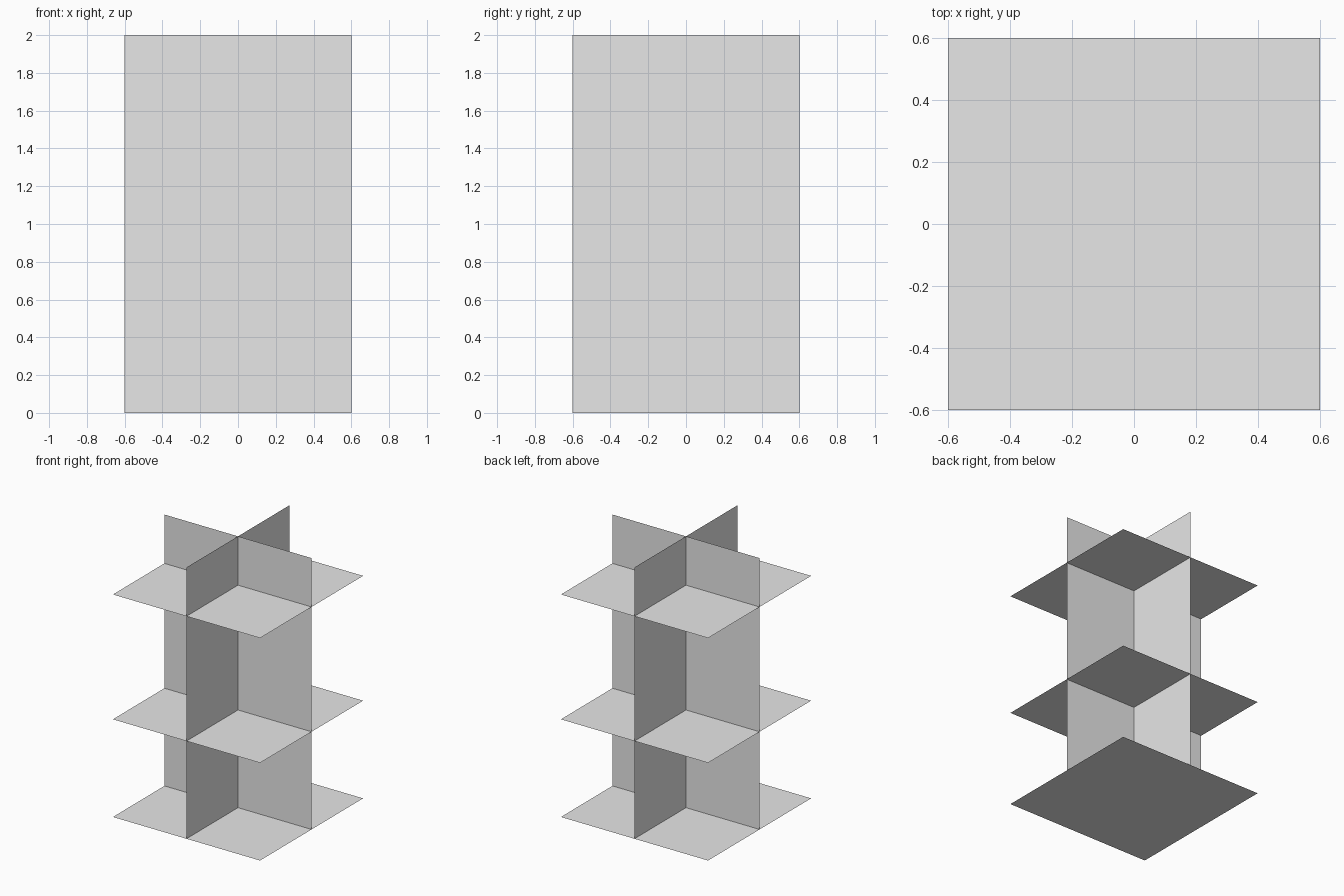
import bpy
from math import pi

cube = bpy.data.objects.get("Cube")
if cube:
    bpy.data.objects.remove(cube, do_unlink=True)

WIDTH, HEIGHT = 1.2, 2.0

# Single plain grey for every sheet
grey = bpy.data.materials.new("light_grey")
grey.use_nodes = True
colour = (0.8, 0.8, 0.8, 1)
grey.diffuse_color = colour
bsdf = next(n for n in grey.node_tree.nodes if n.type == "BSDF_PRINCIPLED")
bsdf.inputs["Base Color"].default_value = colour


def sheet(name, depth, z, rotation=(0, 0, 0)):
    """Flat, paper-thin rectangle, WIDTH by depth before rotation."""
    bpy.ops.mesh.primitive_plane_add(size=1, location=(0, 0, z), rotation=rotation)
    obj = bpy.context.object
    obj.name = name
    obj.scale = (WIDTH, depth, 1)
    bpy.ops.object.transform_apply(location=False, rotation=True, scale=True)
    obj.data.materials.append(grey)
    return obj


# Two upright sheets crossing on the centre line
sheet("upright_panel_across", HEIGHT, HEIGHT / 2, (pi / 2, 0, 0))
sheet("upright_panel_along", HEIGHT, HEIGHT / 2, (pi / 2, 0, pi / 2))

# Three level sheets
for name, z in (("base_panel", 0), ("middle_shelf", 0.72), ("upper_shelf", 1.64)):
    sheet(name, WIDTH, z)
